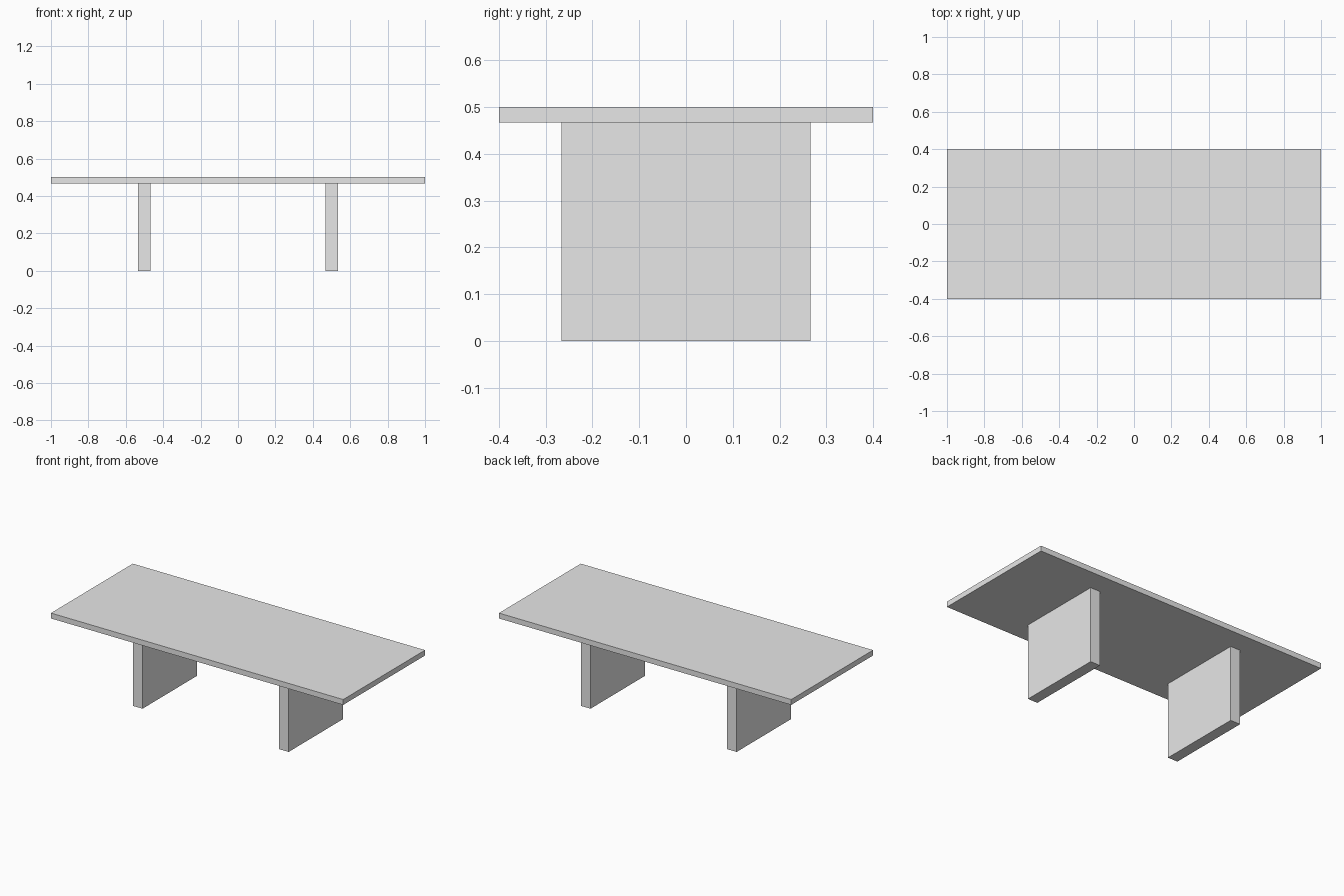
import bpy

cube = bpy.data.objects.get("Cube")
if cube:
    bpy.data.objects.remove(cube, do_unlink=True)

# Single plain grey finish
GREY = (0.8, 0.8, 0.8, 1.0)
grey = bpy.data.materials.new("light_grey")
grey.use_nodes = True
grey.diffuse_color = GREY
grey.node_tree.nodes["Principled BSDF"].inputs["Base Color"].default_value = GREY


def box(name, size, center):
    """Add a sharp-edged box of the given size."""
    bpy.ops.mesh.primitive_cube_add(size=1, location=center)
    obj = bpy.context.object
    obj.name = name
    obj.scale = size
    bpy.ops.object.transform_apply(location=False, rotation=False, scale=True)
    obj.data.materials.append(grey)
    return obj


HEIGHT = 0.5
THICKNESS = 0.0333
LEG_HEIGHT = HEIGHT - THICKNESS

# Table top
box("table_top", (2, 0.8, THICKNESS), (0, 0, HEIGHT - THICKNESS / 2))

# Slab legs, one on each side
for side, sign in (("left", 1), ("right", -1)):
    box(side + "_leg", (0.0667, 0.5333, LEG_HEIGHT), (sign * 0.5, 0, LEG_HEIGHT / 2))
